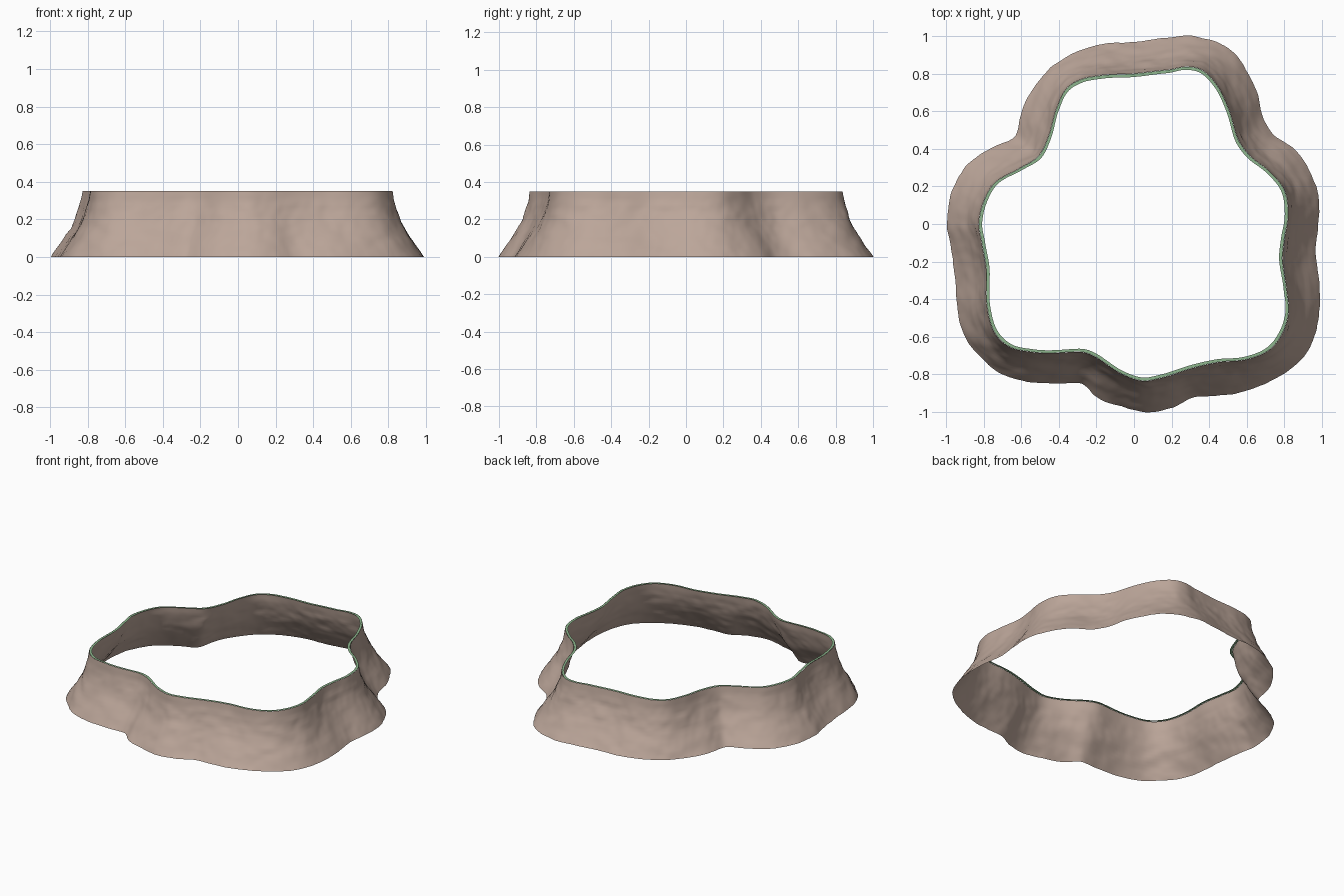
import bpy, bmesh, math
from mathutils import Vector, noise

if "Cube" in bpy.data.objects:
    bpy.data.objects.remove(bpy.data.objects["Cube"])

# Outline of the top rim (x, y), counter-clockwise from the right
RIM = [(.82, .05), (.80, .18), (.72, .28), (.62, .36), (.55, .46), (.50, .62), (.44, .74),
       (.36, .82), (.28, .837), (.18, .82), (0, .80), (-.18, .79), (-.28, .77), (-.36, .72),
       (-.41, .62), (-.45, .48), (-.51, .36), (-.62, .29), (-.74, .22), (-.80, .12),
       (-.826, 0), (-.81, -.1), (-.785, -.25), (-.78, -.45), (-.74, -.58), (-.66, -.655),
       (-.55, -.68), (-.3, -.68), (-.2, -.71), (-.05, -.805), (.05, -.835), (.14, -.82),
       (.3, -.77), (.45, -.735), (.6, -.72), (.72, -.67), (.79, -.58), (.822, -.47),
       (.812, -.35), (.79, -.2), (.80, -.08)]
# Outline of the foot
FOOT = [(.985, .05), (.97, .2), (.92, .31), (.85, .40), (.75, .47), (.69, .56), (.66, .68),
        (.60, .82), (.53, .91), (.43, .97), (.30, 1), (.17, .99), (0, .97), (-.17, .955),
        (-.32, .91), (-.45, .83), (-.52, .75), (-.59, .62), (-.63, .47), (-.72, .42),
        (-.85, .35), (-.94, .24), (-.98, .13), (-.995, 0), (-.97, -.15), (-.95, -.3),
        (-.93, -.52), (-.87, -.65), (-.75, -.77), (-.62, -.83), (-.45, -.85), (-.28, -.85),
        (-.2, -.92), (-.08, -.97), (.1, -1), (.2, -.98), (.33, -.92), (.55, -.90),
        (.7, -.85), (.85, -.76), (.95, -.63), (.985, -.48), (.985, -.3), (.97, -.2), (.965, -.1)]
# Wall flare: height, blend from rim (0) to foot (1)
FLARE = [(0, 1), (.05, .79), (.1, .59), (.15, .40), (.2, .25), (.25, .14), (.3, .05), (.35, 0)]
N, H = 360, .35


def radius(points):
    """Smooth periodic radius as a function of polar angle."""
    tau = 2 * math.pi
    p = sorted((math.atan2(y, x) % tau, math.hypot(x, y)) for x, y in points)
    p = [(a - tau, r) for a, r in p[-2:]] + p + [(a + tau, r) for a, r in p[:3]]

    def at(a):
        i = next(k for k in range(1, len(p) - 2) if p[k][0] <= a < p[k + 1][0])
        (a0, r0), (a1, r1), (a2, r2), (a3, r3) = p[i - 1:i + 3]
        h = a2 - a1
        t = (a - a1) / h
        m1, m2 = h * (r2 - r0) / (a2 - a0), h * (r3 - r1) / (a3 - a1)
        return ((2*t**3 - 3*t*t + 1) * r1 + (t**3 - 2*t*t + t) * m1
                + (3*t*t - 2*t**3) * r2 + (t**3 - t*t) * m2)
    return [at(tau * k / N) for k in range(N)]


def flare(z):
    for (z0, f0), (z1, f1) in zip(FLARE, FLARE[1:]):
        if z <= z1 + 1e-6:
            return f0 + (f1 - f0) * (z - z0) / (z1 - z0)


def ring_vert(k, r, z):
    a = 2 * math.pi * k / N
    return Vector((r * math.cos(a), r * math.sin(a), z))


def loft(name, rings, colour):
    bm = bmesh.new()
    loops = [[bm.verts.new(v) for v in ring] for ring in rings]
    for lo, hi in zip(loops, loops[1:]):
        for k in range(N):
            j = (k + 1) % N
            bm.faces.new((lo[k], lo[j], hi[j], hi[k])).smooth = True
    mesh = bpy.data.meshes.new(name)
    bm.to_mesh(mesh)
    bm.free()
    mat = bpy.data.materials.new(colour[0])
    mat.diffuse_color = (*colour[1], 1)
    mat.use_nodes = True
    mat.node_tree.nodes["Principled BSDF"].inputs["Base Color"].default_value = mat.diffuse_color
    mesh.materials.append(mat)
    ob = bpy.data.objects.new(name, mesh)
    bpy.context.collection.objects.link(ob)


rim, foot = radius(RIM), radius(FOOT)

# Flared rock wall, lightly weathered, with the roughness fading out at the rim
wall = []
for s in range(22):
    z = H * s / 21
    f = flare(z)
    ring = []
    for k in range(N):
        v = ring_vert(k, rim[k] + (foot[k] - rim[k]) * f, z)
        rough = .007 * noise.noise(Vector((v.x * 9, v.y * 9, v.z * 16)))
        rough += .003 * noise.noise(Vector((v.x * 24, v.y * 24, v.z * 30)))
        fade = min(1, (H - z) / .1)
        ring.append(ring_vert(k, v.xy.length + rough * fade, z))
    wall.append(ring)
loft("rock_wall", wall, ("warm_rock", (.50, .38, .32)))

# Thin flat grass lip just inside the rim
lip = [[ring_vert(k, rim[k] - d, H) for k in range(N)] for d in (.001, .018)]
loft("grass_lip", lip, ("grass_green", (.27, .47, .27)))
